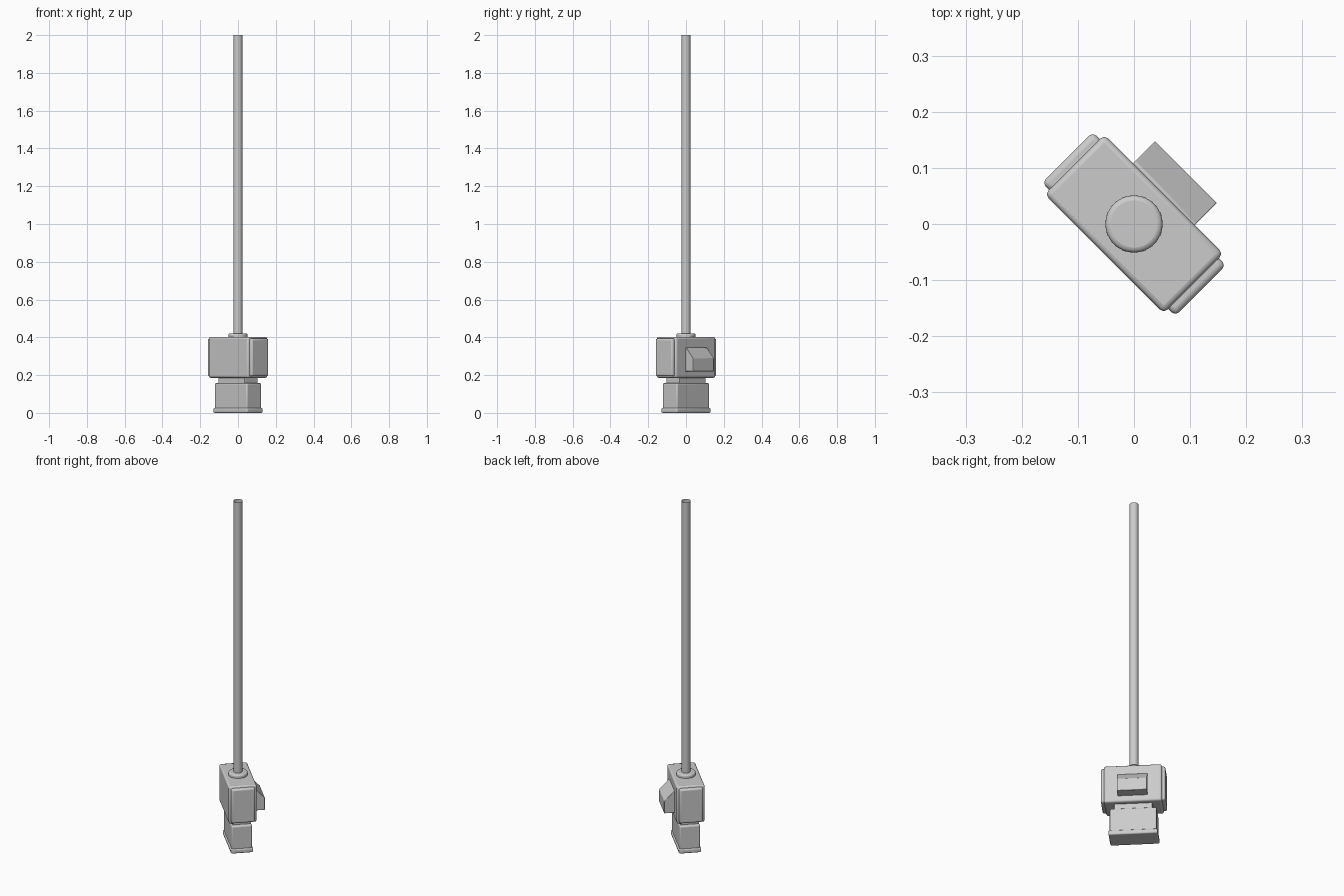
import bpy, bmesh, math
from mathutils import Matrix

if "Cube" in bpy.data.objects:
    bpy.data.objects.remove(bpy.data.objects["Cube"])

# The whole device is turned 45 degrees: local x = long side, local y = back
TURN = Matrix.Rotation(math.radians(-45), 4, 'Z')


def finish(name, bm, bevel=0.0, segments=3):
    bmesh.ops.recalc_face_normals(bm, faces=bm.faces)
    mesh = bpy.data.meshes.new(name)
    bm.to_mesh(mesh)
    bm.free()
    obj = bpy.data.objects.new(name, mesh)
    bpy.context.collection.objects.link(obj)
    obj.matrix_world = TURN
    if bevel:
        mod = obj.modifiers.new("bevel", 'BEVEL')
        mod.width = bevel
        mod.segments = segments
        mod.limit_method = 'ANGLE'
    bpy.ops.object.select_all(action='DESELECT')
    obj.select_set(True)
    bpy.context.view_layer.objects.active = obj
    bpy.ops.object.shade_smooth_by_angle(angle=math.radians(35))
    return obj


def box(name, x0, x1, y0, y1, z0, z1, bevel):
    bm = bmesh.new()
    bmesh.ops.create_cube(bm, size=1)
    for v in bm.verts:
        v.co.x = x1 if v.co.x > 0 else x0
        v.co.y = y1 if v.co.y > 0 else y0
        v.co.z = z1 if v.co.z > 0 else z0
    return finish(name, bm, bevel)


def cylinder(name, radius, z0, z1, sides, bevel=0.0, caps=True):
    bm = bmesh.new()
    bmesh.ops.create_cone(bm, cap_ends=caps, segments=sides, radius1=radius,
                          radius2=radius, depth=z1 - z0,
                          matrix=Matrix.Translation((0, 0, (z0 + z1) / 2)))
    return finish(name, bm, bevel)


# Stepped base
box("foot", -0.128, 0.128, -0.06, 0.06, 0.0, 0.026, 0.007)
box("base_block", -0.122, 0.122, -0.055, 0.055, 0.02, 0.157, 0.007)
box("neck", -0.1, 0.1, -0.049, 0.049, 0.15, 0.195, 0.004)

# Main housing with a plate on each end
box("housing", -0.15, 0.15, -0.075, 0.075, 0.186, 0.402, 0.01)
for side, x0, x1 in (("left", -0.168, -0.14), ("right", 0.14, 0.168)):
    box("end_plate_" + side, x0, x1, -0.064, 0.064, 0.194, 0.394, 0.01)

# Back box with a sloped top, extruded from its side profile
bm = bmesh.new()
profile = [(0.06, 0.22), (0.131, 0.22), (0.131, 0.29), (0.08, 0.345), (0.06, 0.345)]
face = bm.faces.new([bm.verts.new((-0.078, y, z)) for y, z in profile])
ext = bmesh.ops.extrude_face_region(bm, geom=[face])
bmesh.ops.translate(bm, vec=(0.156, 0, 0),
                    verts=[g for g in ext["geom"] if isinstance(g, bmesh.types.BMVert)])
finish("back_box", bm, 0.002, 2)

# Collar and tall open-ended pole
cylinder("collar", 0.051, 0.39, 0.421, 32, 0.009)
cylinder("pole", 0.024, 0.4, 2.0, 16, caps=False)
